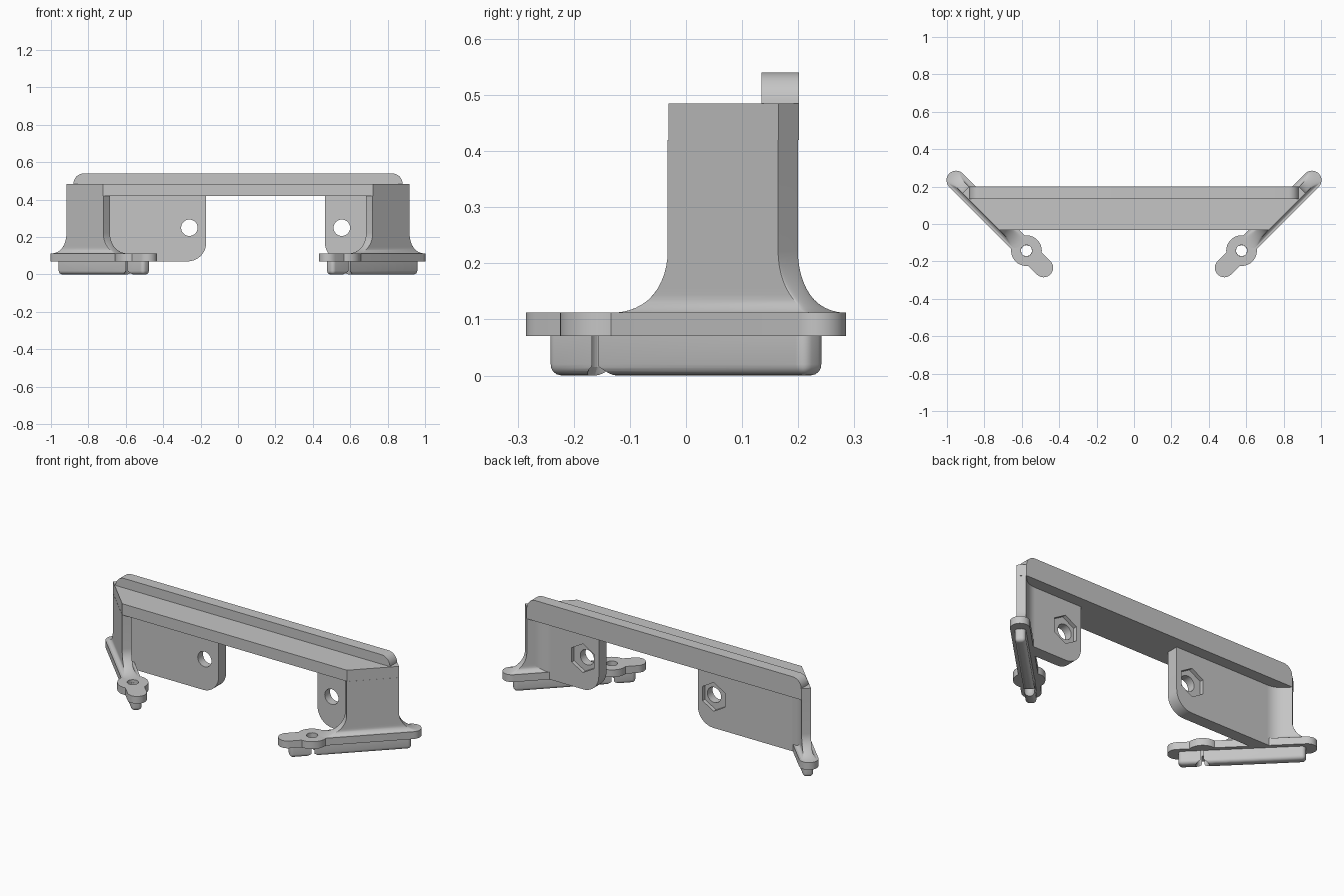
import bpy, bmesh, math
from math import sin, cos, tan, pi, sqrt
from mathutils import Vector

if "Cube" in bpy.data.objects:
    bpy.data.objects.remove(bpy.data.objects["Cube"], do_unlink=True)

grey = bpy.data.materials.new("plain_grey")
grey.use_nodes = True
grey.diffuse_color = (0.56, 0.56, 0.56, 1)
grey.node_tree.nodes["Principled BSDF"].inputs["Base Color"].default_value = (0.56, 0.56, 0.56, 1)


def loft(name, rings):
    """Closed solid through matching rings of points."""
    bm = bmesh.new()
    loops = [[bm.verts.new(p) for p in ring] for ring in rings]
    n = len(loops[0])
    for a, b in zip(loops, loops[1:]):
        for i in range(n):
            j = (i + 1) % n
            bm.faces.new((a[i], a[j], b[j], b[i]))
    bm.faces.new(loops[0])
    bm.faces.new(loops[-1])
    bmesh.ops.remove_doubles(bm, verts=bm.verts, dist=0.00001)
    bmesh.ops.recalc_face_normals(bm, faces=bm.faces)
    mesh = bpy.data.meshes.new(name)
    bm.to_mesh(mesh)
    bm.free()
    mesh.materials.append(grey)
    obj = bpy.data.objects.new(name, mesh)
    bpy.context.collection.objects.link(obj)
    return obj


def apply_all(obj):
    bpy.ops.object.select_all(action="DESELECT")
    obj.select_set(True)
    bpy.context.view_layer.objects.active = obj
    for mod in list(obj.modifiers):
        bpy.ops.object.modifier_apply(modifier=mod.name)
    bpy.ops.object.shade_smooth_by_angle(angle=math.radians(30))


def combine(obj, other, operation="DIFFERENCE"):
    mod = obj.modifiers.new("combine", "BOOLEAN")
    mod.operation, mod.solver, mod.object = operation, "EXACT", other
    apply_all(obj)
    bpy.data.objects.remove(other, do_unlink=True)


def arc(cx, cy, r, start, end, n=10):
    return [(cx + r * cos(start + (end - start) * i / n),
             cy + r * sin(start + (end - start) * i / n)) for i in range(n + 1)]


def circle(cx, cy, r, n=32, turn=0):
    return arc(cx, cy, r, turn, turn + 2 * pi, n)[:-1]


def upright(name, outline, y0, y1):
    return loft(name, [[(x, y, z) for x, z in outline] for y in (y0, y1)])


# Top beam with angled ends, and the raised rear lip
half = [(0.721, -0.031), (0.917, 0.165), (0.881, 0.201)]
plan = half + [(-x, y) for x, y in reversed(half)]
apply_all(loft("top_beam", [[(x, y, z) for x, y in plan] for z in (0.42, 0.485)]))
lip = [(0.88, 0.485)] + arc(0.825, 0.485, 0.055, 0, pi / 2) \
    + arc(-0.825, 0.485, 0.055, pi / 2, pi)
apply_all(upright("rear_lip", lip, 0.135, 0.201))

FRONT, REAR = 0.065, 0.135  # bracket faces

for side, label in ((1, "left"), (-1, "right")):

    # Foot frame: s runs along the angled foot, w across it
    def foot(s, w, z):
        k = sqrt(0.5)
        return Vector((side * (0.7175 + k * (s - w)), k * (s + w), z))

    def slab(name, outline, z0, z1):
        return loft(name, [[foot(s, w, z) for s, w in outline] for z in (z0, z1)])

    def stadium(s0, s1, w, bulge):
        pts = []
        for s, d in ((s1, 1), (s0, -1)):
            for i in range(13):
                t = -pi / 2 + pi * i / 12
                pts.append((s + d * bulge * (cos(t) - 1), d * w * sin(t)))
        return pts

    # Flange with a screw eye
    flange = slab(label + "_foot_flange", stadium(-0.382, 0.382, 0.051, 0.051), 0.07, 0.112)
    combine(flange, slab("eye", circle(-0.2015, 0, 0.082, 40), 0.07, 0.112), "UNION")
    combine(flange, slab("hole", circle(-0.2015, 0, 0.03), 0, 0.2))

    # Rounded key under the flange, split by the screw hole
    key = slab(label + "_foot_key", [(-0.325, -0.028), (0.325, -0.028),
                                     (0.325, 0.028), (-0.325, 0.028)], 0.0, 0.095)
    bevel = key.modifiers.new("round", "BEVEL")
    bevel.width, bevel.segments = 0.02, 5
    apply_all(key)
    sink = [[foot(s, w, z) for s, w in circle(-0.2015, 0, r)]
            for z, r in ((-0.01, 0.04), (0.015, 0.029), (0.15, 0.029))]
    combine(key, loft("countersink", sink))

    # Angled leg, flaring out into the flange
    rings = []
    for i in range(13):
        a = pi / 2 * i / 12
        z = 0.112 + 0.11 * (1 - cos(a))
        grow = 1 - sin(a)
        low = max(0, 1 - (z - 0.11) / 0.03)
        w = 0.025 + 0.024 * (1 - sqrt(1 - low * low))
        rings.append([foot(s, v, z) for s, v in
                      stadium(-0.021 - 0.14 * grow, 0.257 + 0.12 * grow, w, 0.7 * w * grow)])
    rings.append([foot(s, v, 0.42) for s, v in stadium(-0.021, 0.257, 0.025, 0)])
    apply_all(loft(label + "_leg", rings))

    # Hanging bracket with rounded lower corner, bolt hole and nut pocket
    inner, bolt = (0.465, 0.555) if side == 1 else (0.17, 0.26)
    outline = [(0.815, 0.07), (0.815, 0.42), (inner, 0.42)] \
        + arc(inner + 0.1, 0.17, 0.1, pi, 1.5 * pi)
    bracket = upright(label + "_bracket", [(side * x, z) for x, z in outline], FRONT, REAR)
    combine(bracket, upright("bolt", circle(side * bolt, 0.25, 0.044), -0.1, 0.3))
    nut = circle(side * (bolt + 0.012), 0.25, 0.083, 6, pi / 6)
    combine(bracket, upright("nut", nut, REAR - 0.022, 0.3))

    # Fillet between the bracket's rear face and the leg
    corner, reach = 0.817, 0.045
    radius = reach / tan(pi / 8)
    bend = arc(corner - reach, REAR + radius, radius, -pi / 2, -pi / 4) \
        + [(corner + 0.01, REAR - 0.01)]
    apply_all(loft(label + "_bracket_fillet",
                   [[(side * x, y, z) for x, y in bend] for z in (0.1, 0.42)]))
